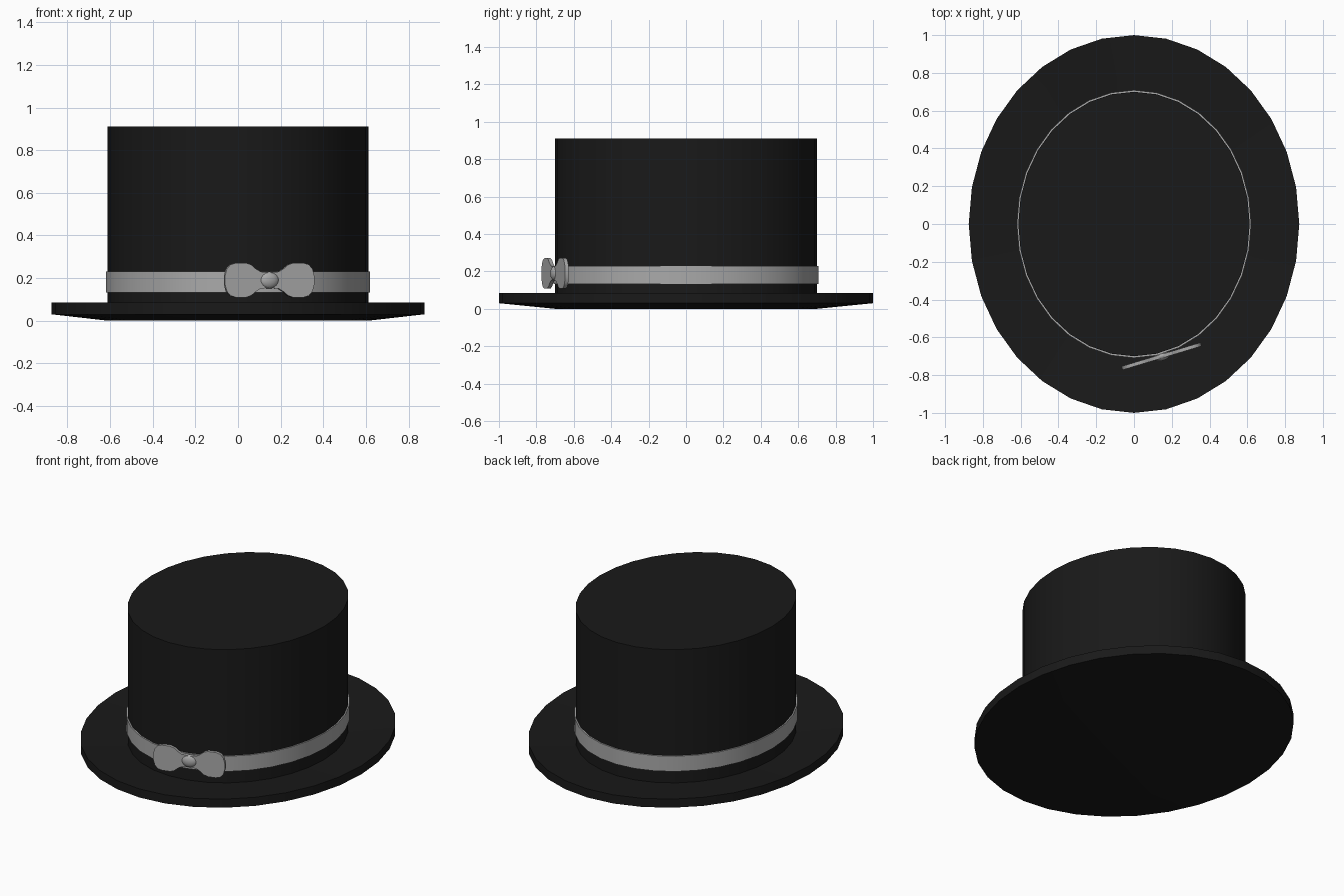
import bpy, bmesh, math
from mathutils import Matrix

if "Cube" in bpy.data.objects:
    bpy.data.objects.remove(bpy.data.objects["Cube"])

SIDES = 32
ASPECT = 0.875          # hat is narrower in x than in y


def material(name, c):
    m = bpy.data.materials.new(name)
    m.diffuse_color = (c, c, c, 1)
    m.use_nodes = True
    m.node_tree.nodes["Principled BSDF"].inputs["Base Color"].default_value = m.diffuse_color
    return m


def finish(bm, name, mat, angle=35):
    bmesh.ops.recalc_face_normals(bm, faces=bm.faces)
    me = bpy.data.meshes.new(name)
    bm.to_mesh(me)
    bm.free()
    ob = bpy.data.objects.new(name, me)
    bpy.context.collection.objects.link(ob)
    me.materials.append(mat)
    bpy.ops.object.select_all(action='DESELECT')
    ob.select_set(True)
    bpy.context.view_layer.objects.active = ob
    bpy.ops.object.shade_smooth_by_angle(angle=math.radians(angle))
    return ob


def lathe(name, profile, mat, closed=False):
    """Elliptical lathe of (y radius, z) points; capped unless closed into a ring."""
    bm = bmesh.new()
    rings = []
    for r, z in profile:
        rings.append([bm.verts.new((r * ASPECT * math.cos(2 * math.pi * i / SIDES),
                                    r * math.sin(2 * math.pi * i / SIDES), z))
                      for i in range(SIDES)])
    pairs = list(zip(rings, rings[1:]))
    if closed:
        pairs.append((rings[-1], rings[0]))
    else:
        bm.faces.new(rings[0])
        bm.faces.new(rings[-1])
    for a, b in pairs:
        for i in range(SIDES):
            j = (i + 1) % SIDES
            bm.faces.new((a[i], a[j], b[j], b[i]))
    return finish(bm, name, mat)


black = material("black_felt", 0.01)
silver = material("grey_ribbon", 0.4)

# Brim and crown in one continuous profile
lathe("hat_body", [(0.70, 0), (1.0, 0.03), (1.0, 0.085), (0.70, 0.055), (0.70, 0.91)], black)

# Ribbon band
lathe("hat_band", [(0.695, 0.132), (0.709, 0.132), (0.709, 0.23), (0.695, 0.23)], silver, True)

# Bow: mirrored outline, extruded and bevelled
place = Matrix.Translation((0.146, -0.70, 0.19)) @ Matrix.Rotation(math.radians(16.8), 4, 'Z')
quarter = [(0.0, 0.035), (0.045, 0.04), (0.07, 0.055), (0.09, 0.072), (0.115, 0.081),
           (0.165, 0.081), (0.192, 0.073), (0.21, 0.052), (0.219, 0.02)]
right = quarter + [(u, -v) for u, v in reversed(quarter)]
outline = right + [(-u, v) for u, v in reversed(right[1:-1])]
bm = bmesh.new()
face = bm.faces.new([bm.verts.new((u, -0.01, v)) for u, v in outline])
ext = bmesh.ops.extrude_face_region(bm, geom=[face])
bmesh.ops.translate(bm, vec=(0, 0.02, 0),
                    verts=[g for g in ext["geom"] if isinstance(g, bmesh.types.BMVert)])
bm.transform(place)
finish(bm, "bow", silver)

# Knot at the middle of the bow
bm = bmesh.new()
bmesh.ops.create_uvsphere(bm, u_segments=16, v_segments=10, radius=1)
bm.transform(place @ Matrix.Diagonal((0.048, 0.024, 0.04, 1)))
finish(bm, "bow_knot", silver)
